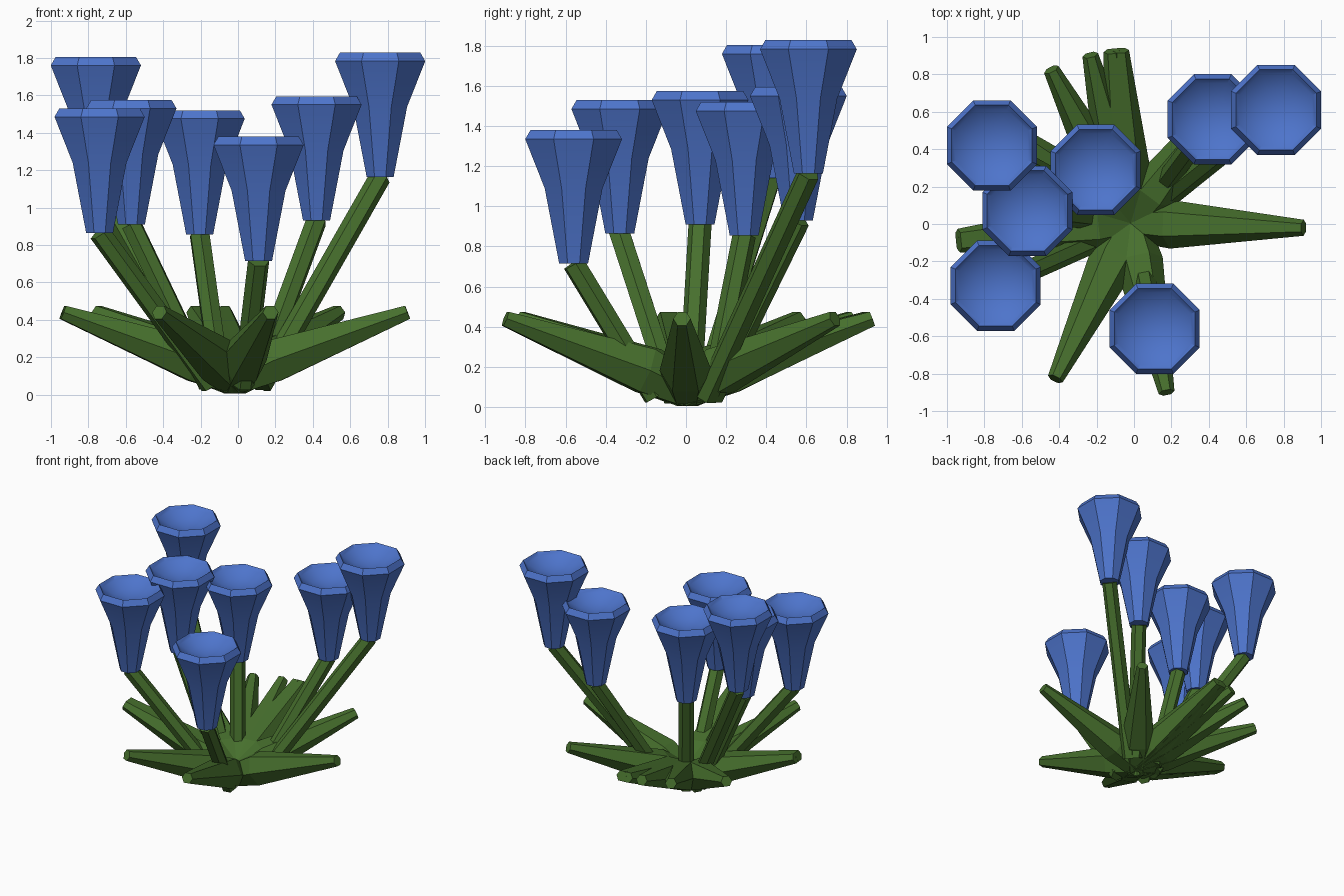
import bpy, bmesh, math
from mathutils import Vector

if "Cube" in bpy.data.objects:
    bpy.data.objects.remove(bpy.data.objects["Cube"])


def material(name, rgb):
    m = bpy.data.materials.new(name)
    m.diffuse_color = (*rgb, 1)
    m.use_nodes = True
    m.node_tree.nodes["Principled BSDF"].inputs["Base Color"].default_value = m.diffuse_color
    return m


GREEN = material("leaf green", (0.062, 0.16, 0.026))
BLUE = material("petal blue", (0.075, 0.175, 0.60))


def loft(name, start, end, profile, sides, phase, mat, dish=None):
    """Stack polygon rings (position 0..1, radius, lift) along the line start-end."""
    start, end = Vector(start), Vector(end)
    axis = (end - start).normalized()
    side = Vector((1, 0, 0)) if abs(axis.z) > 0.99 else Vector((0, 0, 1)).cross(axis).normalized()
    up = axis.cross(side)
    bm = bmesh.new()
    rings = []
    for t, r, lift in profile:
        c = start.lerp(end, t) + Vector((0, 0, lift))
        angles = [2 * math.pi * (i + phase) / sides for i in range(sides)]
        rings.append([bm.verts.new(c + r * (math.cos(a) * side + math.sin(a) * up)) for a in angles])
    for a, b in zip(rings, rings[1:]):
        for i in range(sides):
            j = (i + 1) % sides
            bm.faces.new((a[i], a[j], b[j], b[i]))
    bm.faces.new(rings[0][::-1])
    if dish:  # hollow centre instead of a flat cap
        tip = bm.verts.new(end - axis * dish)
        for i in range(sides):
            bm.faces.new((rings[-1][i], rings[-1][(i + 1) % sides], tip))
    else:
        bm.faces.new(rings[-1])
    bmesh.ops.recalc_face_normals(bm, faces=bm.faces)
    mesh = bpy.data.meshes.new(name)
    bm.to_mesh(mesh)
    bm.free()
    mesh.materials.append(mat)
    obj = bpy.data.objects.new(name, mesh)
    bpy.context.collection.objects.link(obj)
    return obj


# Leaves: six-sided spikes fanned around the centre
CX, CY, LENGTH = -0.018, 0.004, 0.925
for n, deg in enumerate((-1.5, 53, 93.2, 96.3, 103.5, 117.3, 143, 184.5, 187, 244.2, 282)):
    a = math.radians(deg)
    tip = (CX + LENGTH * math.cos(a), CY + LENGTH * math.sin(a), 0.44)
    loft(f"leaf_{n}", (CX, CY, 0.082), tip,
         [(0, 0.095, 0), (0.23, 0.13, 0.018), (1, 0.043, 0)], 6, 0, GREEN)

# Flowers: x, y and height of the bell's base
FLOWERS = [(-0.76, 0.42, 1.14), (-0.57, 0.07, 0.91), (-0.74, -0.33, 0.865),
           (-0.205, 0.29, 0.855), (0.11, -0.56, 0.715), (0.42, 0.56, 0.93),
           (0.76, 0.61, 1.163)]
K = 1 / math.cos(math.pi / 8)  # flat-to-flat size to corner radius
H = 0.665
# Bell wall, flared lip, rounded rim and shallow bowl inside
BELL = [(0, 0.072), (0.375, 0.144), (0.62, 0.241), (0.665, 0.215), (0.64, 0.193), (0.595, 0.11)]

for n, (x, y, z) in enumerate(FLOWERS):
    out = Vector((x, y, 0)).normalized() * 0.16
    loft(f"stem_{n}", (out.x, out.y, 0.05), (x, y, z), [(0, 0.058, 0), (1, 0.058, 0)], 6, 0, GREEN)
    bell = loft(f"flower_{n}", (x, y, z), (x, y, z + H),
                [(h / H, r * K, 0) for h, r in BELL], 8, 0.5, BLUE, dish=0.095)
    # Smooth along the bell, sharp at the corners
    bpy.ops.object.select_all(action='DESELECT')
    bell.select_set(True)
    bpy.context.view_layer.objects.active = bell
    bpy.ops.object.shade_smooth_by_angle(angle=math.radians(30))
